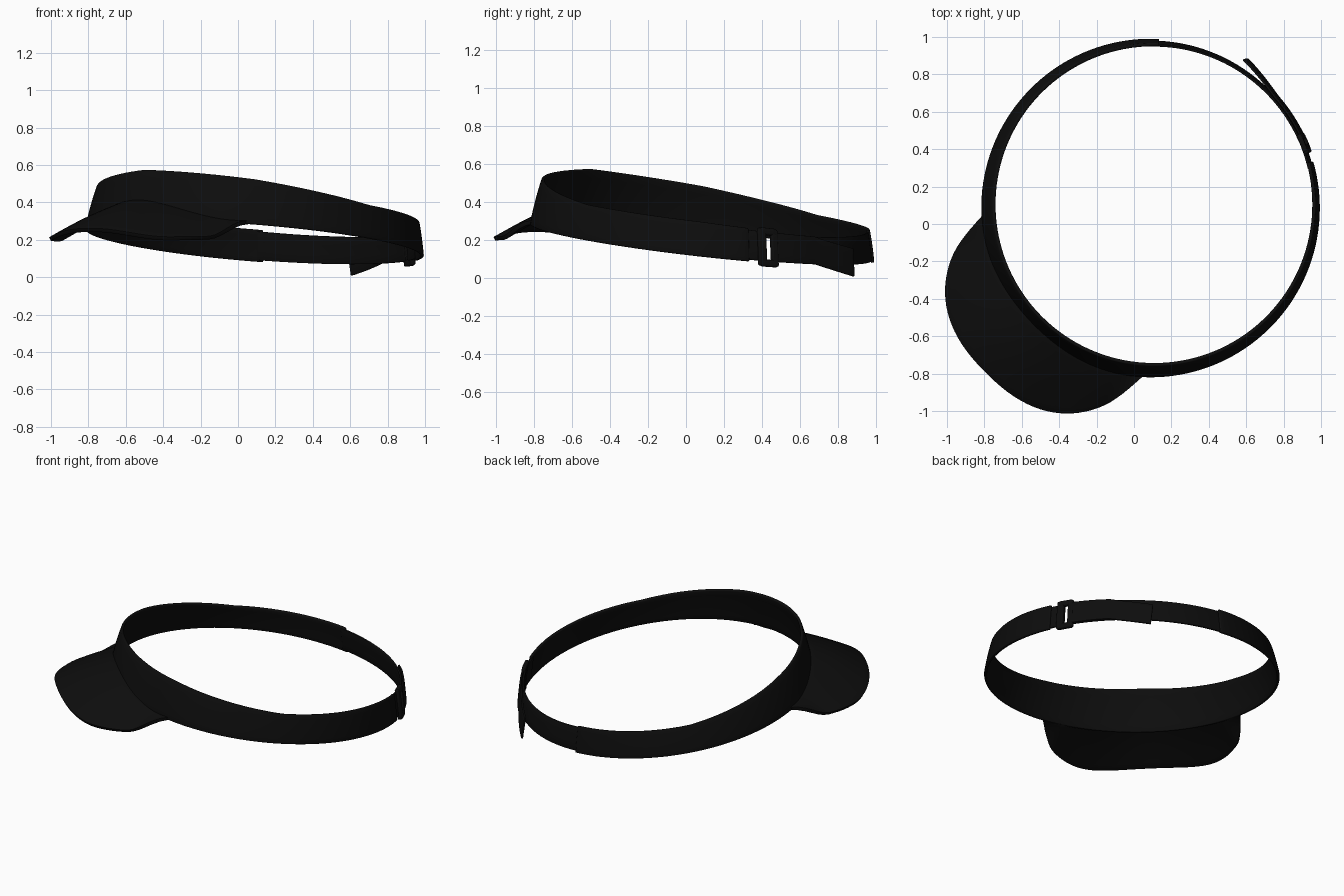
import bpy, bmesh
from math import sin, cos, radians, pi, copysign

cube = bpy.data.objects.get("Cube")
if cube:
    bpy.data.objects.remove(cube, do_unlink=True)

black = bpy.data.materials.new("black_fabric")
black.use_nodes = True
colour = (0.004, 0.004, 0.004, 1)
black.diffuse_color = colour
bsdf = black.node_tree.nodes["Principled BSDF"]
bsdf.inputs["Base Color"].default_value = colour
bsdf.inputs["Roughness"].default_value = 0.8

CX, CY, RADIUS = 0.088, 0.085, 0.897


def place(forward, side, z):
    """The visor faces diagonally, halfway between -x and -y."""
    k = 0.5 ** 0.5
    return (CX + k * (side - forward), CY - k * (side + forward), z)


def ease(points, x):
    """Smooth interpolation through a short list of (x, value) pairs."""
    for (x0, a), (x1, b) in zip(points, points[1:]):
        if x <= x1:
            t = max(0, (x - x0) / (x1 - x0))
            return a + (b - a) * t * t * (3 - 2 * t)
    return points[-1][1]


def lerp(points, x):
    for (x0, a), (x1, b) in zip(points, points[1:]):
        if x <= x1:
            return a + (b - a) * (x - x0) / (x1 - x0)
    return points[-1][1]


HEIGHT = [(0, 0.27), (45, 0.235), (90, 0.175), (135, 0.177), (180, 0.16)]


def band_point(deg, v, dr=0, dz=0):
    """Point on the tilted, tapering headband; deg is measured from the front."""
    a = radians(deg)
    c, s = cos(a), sin(a)
    away = abs((deg + 180) % 360 - 180)
    z = 0.183 + 0.12 * c + 0.02 * s + v * (lerp(HEIGHT, away) + 0.008 * s) + dz
    lean = 0.043 + 0.027 * c
    r = RADIUS - lean * (0.7 * v + 0.3 * v * v) + dr
    return place(r * c, r * s, z)


def sheet(name, point, nu, nv, thick, closed=False):
    """Solid sheet from a point function over u, v in 0..1."""
    bm = bmesh.new()
    rows = [[bm.verts.new(point(i / nu, j / nv)) for j in range(nv + 1)]
            for i in range(nu + 1)]
    for r0, r1 in zip(rows, rows[1:]):
        for j in range(nv):
            bm.faces.new((r0[j], r1[j], r1[j + 1], r0[j + 1]))
    bmesh.ops.remove_doubles(bm, verts=bm.verts, dist=1e-5)
    bmesh.ops.recalc_face_normals(bm, faces=bm.faces)
    mesh = bpy.data.meshes.new(name)
    bm.to_mesh(mesh)
    bm.free()
    obj = bpy.data.objects.new(name, mesh)
    bpy.context.collection.objects.link(obj)
    mesh.materials.append(black)
    solid = obj.modifiers.new("thickness", "SOLIDIFY")
    solid.thickness = thick
    solid.offset = 0
    bevel = obj.modifiers.new("soft_edge", "BEVEL")
    bevel.width = thick * 0.3
    bevel.segments = 2
    bevel.limit_method = "ANGLE"
    bpy.ops.object.select_all(action="DESELECT")
    obj.select_set(True)
    bpy.context.view_layer.objects.active = obj
    bpy.ops.object.shade_smooth_by_angle(angle=radians(40))
    return obj


def arc_piece(name, d0, d1, v0, v1, dr, thick, nu=12, nv=3):
    return sheet(name, lambda u, v: band_point(d0 + (d1 - d0) * u, v0 + (v1 - v0) * v, dr),
                 nu, nv, thick)


# Headband and the two lengths of adjusting strap, with a slot at the buckle
arc_piece("headband", -138, 151, 0, 1, 0, 0.018, 120, 6)
arc_piece("short_strap", 149, 157.3, 0.05, 0.95, -0.006, 0.012)
arc_piece("long_strap", 159, 224, 0.05, 0.95, -0.006, 0.012, 30)

# Buckle frame around the slot
for name, d0, d1, v0, v1 in (("buckle_left_bar", 154.2, 157.2, -0.1, 1.05),
                             ("buckle_right_bar", 159, 161.4, -0.1, 1.05),
                             ("buckle_bottom_bar", 155, 161, -0.12, 0.1),
                             ("buckle_top_bar", 155, 161, 0.85, 1.07)):
    arc_piece(name, d0, d1, v0, v1, 0.004, 0.026, 4, 2)


# Loose strap end, doubled back over the strap and peeling away downward
def tail_point(u, v):
    deg = 160 + (32 + v) * u
    peel = max(0, (u - 0.5) / 0.5)
    return band_point(deg, 0.05 + 0.9 * v, 0.009 + 0.046 * peel ** 1.3,
                      -0.062 * peel)


sheet("strap_tail", tail_point, 24, 4, 0.012)


# Curved brim, sewn along an arched seam on the front of the band
RIM = [(0, 0.252), (0.5, 0.205), (0.75, 0.205), (1, 0.282)]
SEAM = [(0, 0.405), (1, 0.282)]


def brim_point(u, v):
    a = 2 * u - 1
    e = abs(a)
    deg = 42.7 * a
    low, high = band_point(deg, 0)[2], band_point(deg, 1)[2]
    roll = 0.012 * a * e
    seam_z = ease(SEAM, e) + roll
    k = min(1, max(0, (seam_z - low) / (high - low)))
    r = RADIUS - 0.066 * k
    f0, s0 = r * cos(radians(deg)), r * sin(radians(deg))
    p = 2 / 2.4
    f1 = 0.652 + 0.588 * max(0, cos(a * pi / 2)) ** p
    s1 = copysign(0.605 * sin(e * pi / 2) ** p, a)
    z1 = ease(RIM, e) + roll * e
    z = seam_z + (z1 - seam_z) * v + 0.012 * sin(pi * v) * (1 - e)
    return place(f0 + (f1 - f0) * v, s0 + (s1 - s0) * v, z)


sheet("brim", brim_point, 48, 10, 0.022)
